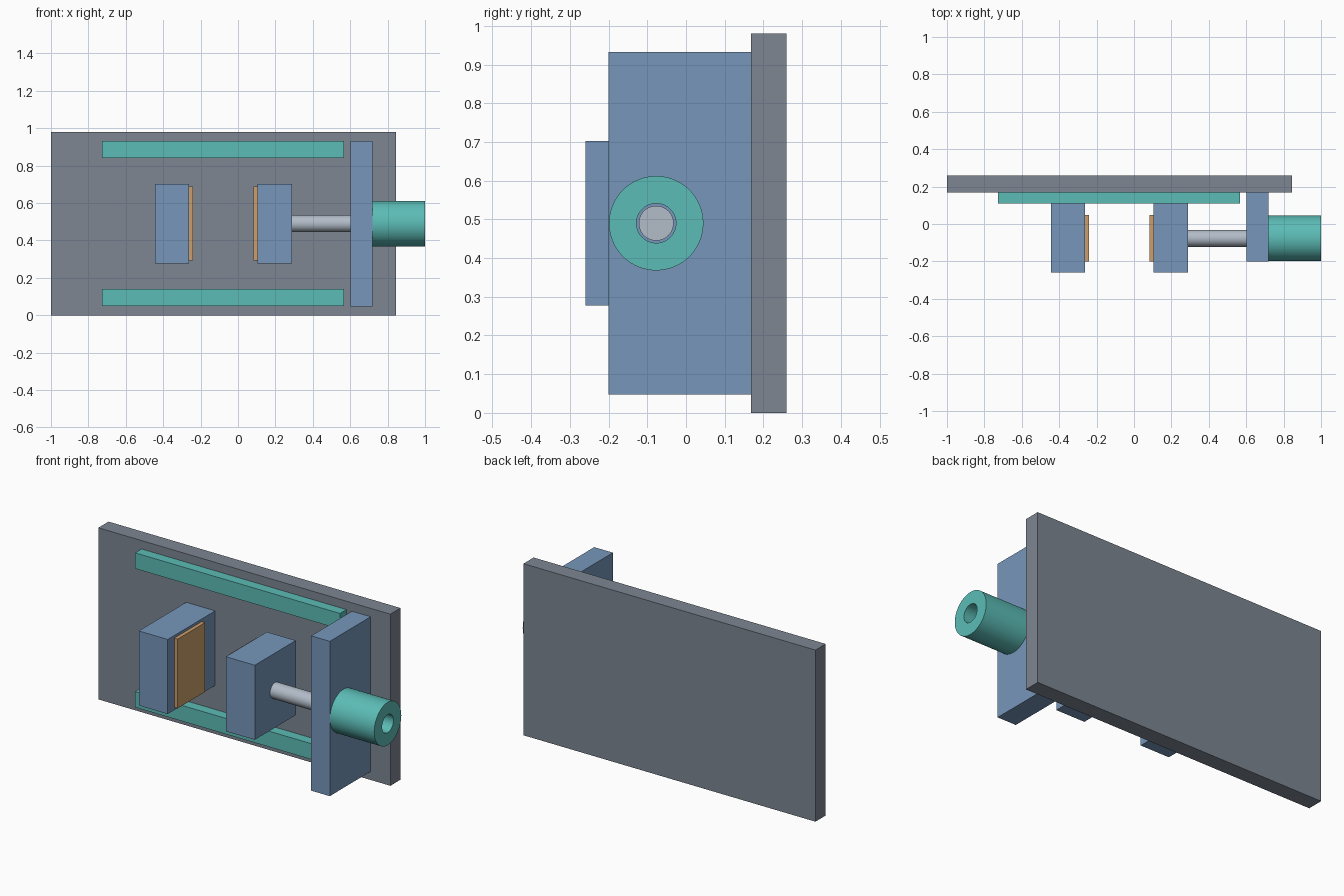
import bpy, bmesh, math
from mathutils import Matrix

if "Cube" in bpy.data.objects:
    bpy.data.objects.remove(bpy.data.objects["Cube"])


def material(name, rgb):
    # sRGB 0-255 to linear
    m = bpy.data.materials.new(name)
    lin = [((c / 255 + 0.055) / 1.055) ** 2.4 for c in rgb]
    m.diffuse_color = (*lin, 1)
    m.use_nodes = True
    m.node_tree.nodes["Principled BSDF"].inputs["Base Color"].default_value = m.diffuse_color
    return m


GREY = material("slate_grey", (125, 134, 146))
BLUE = material("steel_blue", (118, 150, 186))
TEAL = material("teal", (92, 188, 182))
TAN = material("tan", (204, 158, 108))
SILVER = material("silver", (178, 188, 200))


def finish(name, bm, mat):
    bmesh.ops.recalc_face_normals(bm, faces=bm.faces)
    me = bpy.data.meshes.new(name)
    bm.to_mesh(me)
    bm.free()
    me.materials.append(mat)
    ob = bpy.data.objects.new(name, me)
    bpy.context.collection.objects.link(ob)
    return ob


def box(name, x, y, z, mat):
    bm = bmesh.new()
    size = [b - a for a, b in (x, y, z)]
    mid = [(a + b) / 2 for a, b in (x, y, z)]
    bmesh.ops.create_cube(bm, size=1, matrix=Matrix.Translation(mid) @ Matrix.Diagonal((*size, 1)))
    return finish(name, bm, mat)


def lathe_x(name, profile, y, z, mat, steps=64):
    # spin a closed (x, radius) profile around the x axis
    bm = bmesh.new()
    verts = [bm.verts.new((px, y, z + r)) for px, r in profile]
    edges = [bm.edges.new((verts[i], verts[(i + 1) % len(verts)])) for i in range(len(verts))]
    bmesh.ops.spin(bm, geom=verts + edges, cent=(0, y, z), axis=(1, 0, 0),
                   angle=math.tau, steps=steps, use_duplicate=False)
    bmesh.ops.remove_doubles(bm, verts=bm.verts, dist=1e-5)
    bmesh.ops.dissolve_degenerate(bm, dist=1e-6, edges=bm.edges)
    ob = finish(name, bm, mat)
    bpy.ops.object.select_all(action='DESELECT')
    ob.select_set(True)
    bpy.context.view_layer.objects.active = ob
    bpy.ops.object.shade_smooth_by_angle(angle=math.radians(35))
    return ob


# Back plate
box("back_plate", (-1, 0.845), (0.168, 0.26), (0, 0.98), GREY)

# Guide rails
for name, z in (("lower_rail", 0.05), ("upper_rail", 0.842)):
    box(name, (-0.727, 0.567), (0.11, 0.168), (z, z + 0.09), TEAL)

# Fixed jaw reaches the plate, moving jaw stops level with the rails
JAW_Z, PAD_Y, PAD_Z = (0.277, 0.703), (-0.2, 0.047), (0.292, 0.688)
box("fixed_jaw", (-0.445, -0.262), (-0.26, 0.168), JAW_Z, BLUE)
box("moving_jaw", (0.105, 0.288), (-0.26, 0.11), JAW_Z, BLUE)
box("fixed_jaw_pad", (-0.262, -0.241), PAD_Y, PAD_Z, TAN)
box("moving_jaw_pad", (0.084, 0.105), PAD_Y, PAD_Z, TAN)

# Cylinder bracket
box("cylinder_bracket", (0.602, 0.72), (-0.2, 0.168), (0.048, 0.932), BLUE)

# Hollow cylinder and push rod on one axis
AXIS = (-0.077, 0.49)
lathe_x("cylinder", [(0.72, 0.122), (1.0, 0.122), (1.0, 0.051), (0.72, 0.051)], *AXIS, TEAL)
lathe_x("push_rod", [(0.288, 0), (0.288, 0.045), (0.78, 0.045), (0.78, 0)], *AXIS, SILVER)
